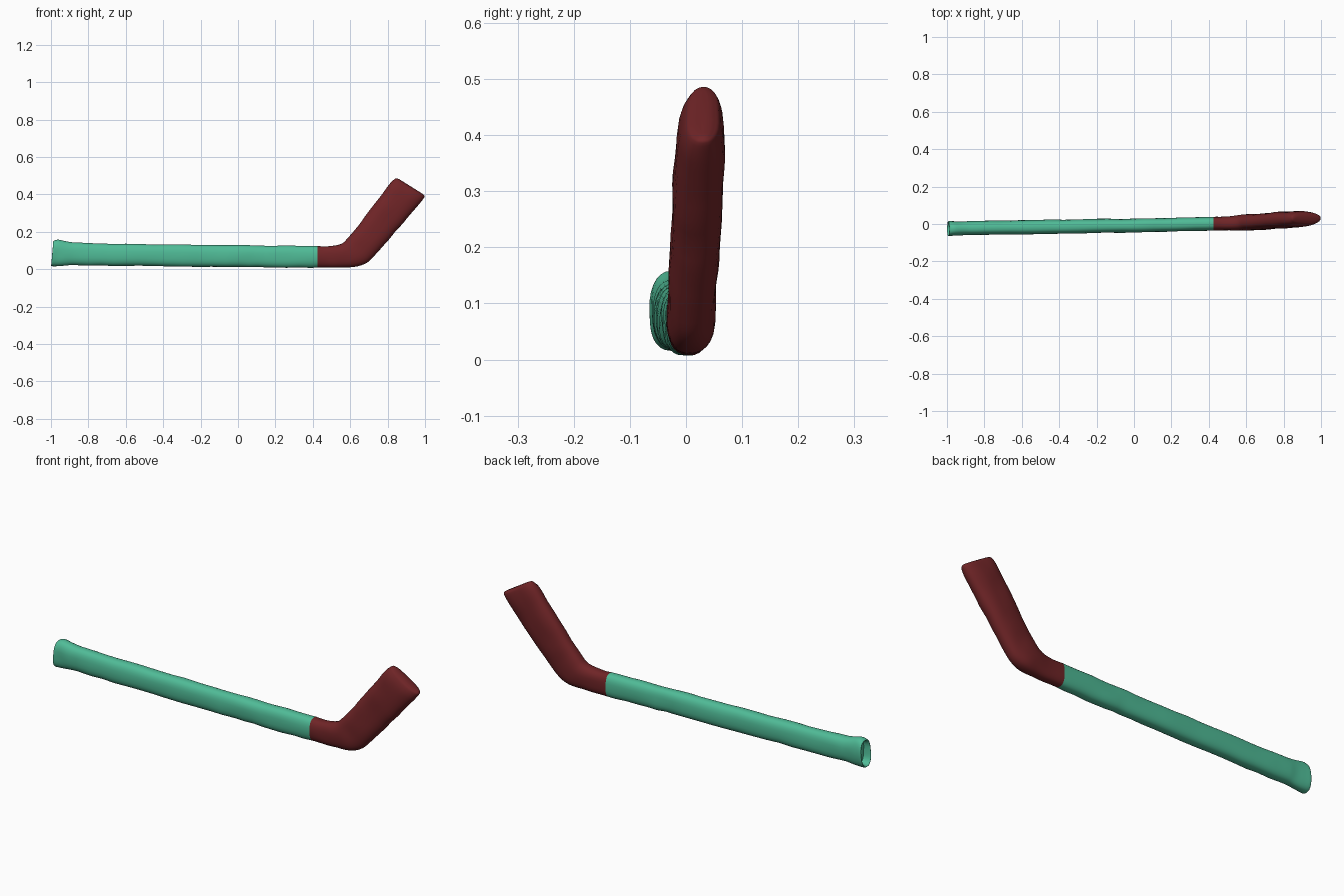
import bpy, bmesh
from math import sin, cos, pi, copysign
from mathutils import Vector, noise

if "Cube" in bpy.data.objects:
    bpy.data.objects.remove(bpy.data.objects["Cube"])

SIDES = 28


def spow(v, p):
    return copysign(abs(v) ** p, v)


def catmull(a, b, c, d, t):
    return 0.5 * (2 * b + (c - a) * t + (2 * a - 5 * b + 4 * c - d) * t * t
                  + (3 * b - a - 3 * c + d) * t ** 3)


def densify(stations, n):
    """Smoothly interpolate the hand-placed stations."""
    out, last = [], len(stations) - 1
    for i in range(last):
        quad = [stations[max(0, min(last, k))] for k in range(i - 1, i + 3)]
        for s in range(n):
            out.append([catmull(*vals, s / n) for vals in zip(*quad)])
    return out + [list(stations[-1])]


def ring(bm, st, bumps):
    """Rounded oval between a lower and an upper outline point."""
    xl, zl, xu, zu, y, half = st
    lo, up = Vector((xl, y, zl)), Vector((xu, y, zu))
    mid, axis = (lo + up) / 2, (up - lo) / 2
    verts = []
    for k in range(SIDES):
        a = 2 * pi * k / SIDES
        p = mid + axis * spow(sin(a), 0.8) + Vector((0, half * spow(cos(a), 0.8), 0))
        out = (p - mid).normalized()
        p += out * noise.noise(p * 14) * bumps
        p.z = max(p.z, 0)
        verts.append(bm.verts.new(p))
    return verts


def loft(name, stations, color, cap, n=4, bumps=0.004):
    bm = bmesh.new()
    rings = [ring(bm, s, bumps) for s in densify(stations, n)]
    for r, q in zip(rings, rings[1:]):
        for k in range(SIDES):
            j = (k + 1) % SIDES
            bm.faces.new((r[k], r[j], q[j], q[k]))
    if cap:
        bm.faces.new(rings[-1])
    bmesh.ops.recalc_face_normals(bm, faces=bm.faces)
    me = bpy.data.meshes.new(name)
    bm.to_mesh(me)
    bm.free()
    ob = bpy.data.objects.new(name, me)
    bpy.context.collection.objects.link(ob)
    mat = bpy.data.materials.new(name + "_color")
    mat.diffuse_color = color
    mat.use_nodes = True
    mat.node_tree.nodes["Principled BSDF"].inputs["Base Color"].default_value = mat.diffuse_color
    me.materials.append(mat)
    bpy.ops.object.select_all(action='DESELECT')
    ob.select_set(True)
    bpy.context.view_layer.objects.active = ob
    bpy.ops.object.shade_smooth_by_angle(angle=0.7)
    return ob


# Stations: lower x, lower z, upper x, upper z, centre y, half thickness
seam = (0.425, 0.008, 0.425, 0.124, 0.002, 0.036)

# Shaft with flared butt end; the last stations fold back inside as a shallow hollow
shaft = [
    seam,
    (0.20, 0.009, 0.20, 0.126, -0.004, 0.037),
    (0.00, 0.012, 0.00, 0.128, -0.008, 0.037),
    (-0.30, 0.014, -0.30, 0.132, -0.013, 0.038),
    (-0.60, 0.018, -0.60, 0.135, -0.018, 0.038),
    (-0.84, 0.020, -0.84, 0.140, -0.021, 0.037),
    (-0.91, 0.018, -0.91, 0.146, -0.023, 0.036),
    (-0.96, 0.016, -0.96, 0.159, -0.025, 0.038),
    (-0.995, 0.017, -0.985, 0.153, -0.026, 0.040),
    (-0.994, 0.024, -0.984, 0.146, -0.026, 0.034),
    (-0.96, 0.026, -0.96, 0.142, -0.025, 0.031),
]
loft("shaft", shaft, (0.08, 0.50, 0.31, 1), True)

# Bent blade with a rounded, tapered toe
blade = [
    seam,
    (0.52, 0.008, 0.50, 0.123, 0.004, 0.038),
    (0.62, 0.012, 0.555, 0.138, 0.008, 0.042),
    (0.685, 0.032, 0.59, 0.168, 0.010, 0.043),
    (0.735, 0.077, 0.63, 0.215, 0.012, 0.043),
    (0.80, 0.152, 0.69, 0.294, 0.017, 0.044),
    (0.88, 0.246, 0.755, 0.382, 0.022, 0.045),
    (0.955, 0.333, 0.815, 0.460, 0.027, 0.042),
    (0.993, 0.380, 0.838, 0.482, 0.030, 0.032),
    (0.995, 0.394, 0.848, 0.486, 0.031, 0.020),
    (0.985, 0.404, 0.862, 0.481, 0.032, 0.008),
]
loft("blade", blade, (0.16, 0.018, 0.020, 1), True)
